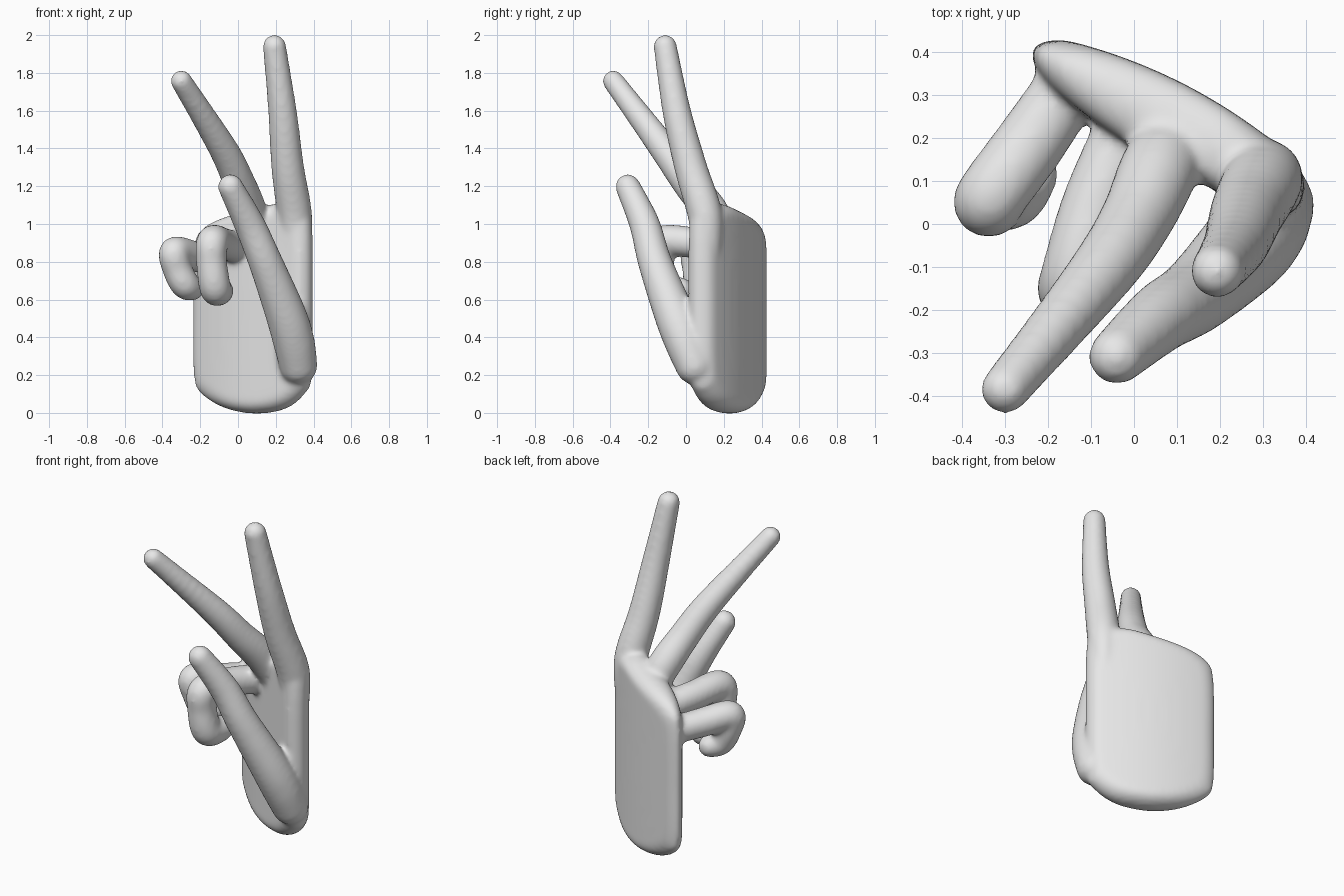
import bpy, bmesh, math
from mathutils import Vector, Matrix

cube = bpy.data.objects.get("Cube")
if cube:
    bpy.data.objects.remove(cube, do_unlink=True)

# One plain grey for the whole hand
grey = bpy.data.materials.new("light_grey")
grey.use_nodes = True
grey.diffuse_color = (0.8, 0.8, 0.8, 1)
grey.node_tree.nodes["Principled BSDF"].inputs["Base Color"].default_value = (0.8, 0.8, 0.8, 1)

bm = bmesh.new()


def catmull(a, b, c, d, t):
    return 0.5 * (2 * b + (c - a) * t + (2 * a - 5 * b + 4 * c - d) * t * t
                  + (3 * b - a - 3 * c + d) * t ** 3)


def finger(points, steps=12):
    """Sweep a ball along a smooth path of (x, y, z, radius) points."""
    pts = [Vector(p) for p in points]
    pts = [pts[0]] + pts + [pts[-1]]
    for i in range(1, len(pts) - 2):
        for k in range(steps + 1):
            p = catmull(*pts[i - 1:i + 3], k / steps)
            bmesh.ops.create_icosphere(bm, subdivisions=3, radius=p.w + 0.003,
                                       matrix=Matrix.Translation(p.xyz))


def palm(outline, centre, angle, edge, layers=8, steps=4):
    """Curved slab with a rounded rim: thin at the little finger, thicker at the thumb."""
    pts = [Vector(p) for p in outline]
    n = len(pts)
    profile = [catmull(pts[i - 1], pts[i], pts[(i + 1) % n], pts[(i + 2) % n], k / steps)
               for i in range(n) for k in range(steps)]
    size = Vector((max(p.x for p in pts), max(p.y for p in pts) / 2))
    place = Matrix.Translation(centre) @ Matrix.Rotation(angle, 4, 'Z')

    def ring(scale, inset, side):
        verts = []
        for u, z in profile:
            u *= scale * (1 - inset / size.x)
            z = size.y + (z - size.y) * scale * (1 - inset / size.y)
            back = 0.115 - 0.4 * u * u
            front = -0.07 + 0.4 * min(u, 0) ** 2
            v = (back + front) / 2 + side * (back - front) / 2
            verts.append(bm.verts.new(place @ Vector((u, v, z))))
        return verts

    face_scales = (0.05, 0.3, 0.55, 0.8)
    rings = [ring(s, edge, -1) for s in face_scales]
    for i in range(layers + 1):
        a = math.pi * (i / layers - 0.5)
        rings.append(ring(1, edge * (1 - math.cos(a)), math.sin(a)))
    rings += [ring(s, edge, 1) for s in reversed(face_scales)]
    for lo, hi in zip(rings, rings[1:]):
        for j in range(len(profile)):
            k = (j + 1) % len(profile)
            bm.faces.new((lo[j], lo[k], hi[k], hi[j]))
    bm.faces.new(rings[0][::-1])
    bm.faces.new(rings[-1])


# Palm slab, turned so its thumb edge comes forward
palm([(-.365, .19), (-.32, .1), (-.18, .025), (0, -.005), (.18, .02), (.3, .1), (.345, .2),
      (.35, .6), (.345, 1.0), (.3, 1.08), (.16, 1.11), (0, 1.08), (-.2, 1.03), (-.32, .97),
      (-.365, .87), (-.37, .5)],
     (0.08, 0.215, 0), math.radians(-28), 0.065)

# Two raised fingers
finger([(.31, .115, .85, .07), (.3, .1, 1.05, .09), (.263, .025, 1.3, .085),
        (.235, -.05, 1.6, .074), (.193, -.11, 1.94, .06)])
finger([(.1, .2, .93, .075), (.06, .13, 1.07, .09), (.005, .01, 1.22, .083),
        (-.08, -.118, 1.4, .075), (-.3, -.385, 1.757, .055)])

# Thumb
finger([(.32, .045, .25, .098), (.295, -.005, .38, .108), (.25, -.065, .53, .105),
        (.145, -.165, .8, .088), (.06, -.22, 1.0, .079), (-.04, -.308, 1.198, .064)])

# Two curled fingers: out from the palm, down, and back in
finger([(.0, .24, .87, .08), (-.085, .05, .9, .08), (-.135, -.13, .905, .083),
        (-.14, -.145, .8, .08), (-.12, -.125, .66, .082), (-.095, -.03, .645, .07)])
finger([(-.145, .33, .81, .075), (-.24, .19, .83, .08), (-.335, .06, .85, .08),
        (-.32, .06, .76, .077), (-.28, .07, .68, .075), (-.24, .115, .66, .062)])

bmesh.ops.recalc_face_normals(bm, faces=bm.faces)
mesh = bpy.data.meshes.new("hand")
bm.to_mesh(mesh)
bm.free()
mesh.materials.append(grey)
hand = bpy.data.objects.new("hand", mesh)
bpy.context.collection.objects.link(hand)

# Fuse the parts into one skin and soften the joins
fuse = hand.modifiers.new("fuse", 'REMESH')
fuse.mode = 'VOXEL'
fuse.voxel_size = 0.013
fuse.use_smooth_shade = True
soften = hand.modifiers.new("soften", 'SMOOTH')
soften.factor = 0.5
soften.iterations = 14
